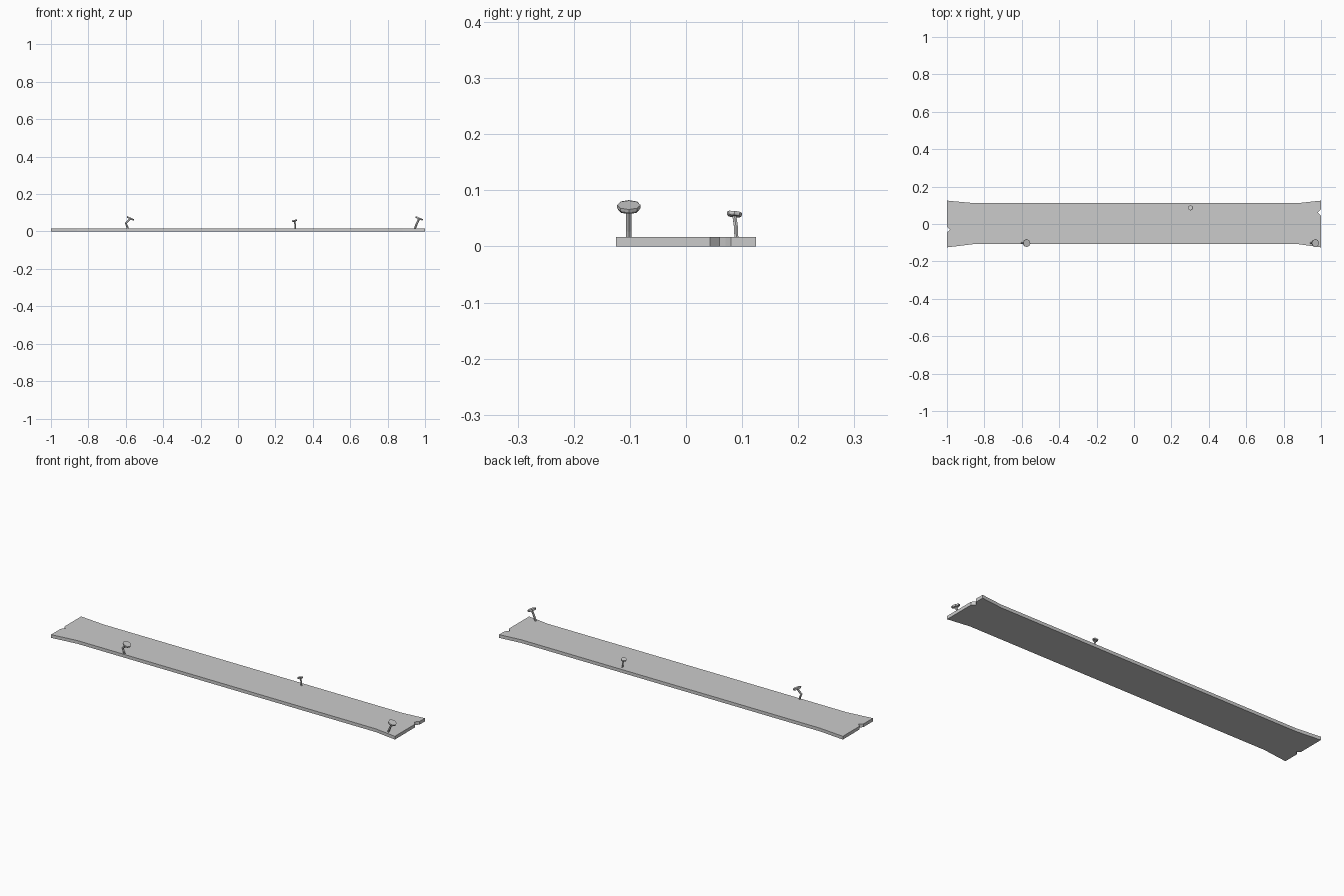
import bpy, bmesh, math
from mathutils import Vector

if "Cube" in bpy.data.objects:
    bpy.data.objects.remove(bpy.data.objects["Cube"])


def make_object(name, bm):
    bmesh.ops.recalc_face_normals(bm, faces=bm.faces)
    mesh = bpy.data.meshes.new(name)
    bm.to_mesh(mesh)
    bm.free()
    ob = bpy.data.objects.new(name, mesh)
    bpy.context.collection.objects.link(ob)
    return ob


def loft(bm, rings, sides):
    """Skin rings given as (centre, normal, radius) and cap both ends."""
    loops = []
    for centre, normal, radius in rings:
        n = Vector(normal).normalized()
        u = Vector((0, 1, 0)).cross(n).normalized()
        v = n.cross(u)
        angles = [2 * math.pi * i / sides for i in range(sides)]
        loops.append([bm.verts.new(Vector(centre) + radius * (u * math.cos(a) + v * math.sin(a)))
                      for a in angles])
    for a, b in zip(loops, loops[1:]):
        for i in range(sides):
            j = (i + 1) % sides
            bm.faces.new((a[i], a[j], b[j], b[i]))
    bm.faces.new(loops[0][::-1])
    bm.faces.new(loops[-1])


def nail(name, path, head_normal, shaft_r, head_r, head_t):
    """Bent shaft along the path, with a flat tilted head on its end."""
    bm = bmesh.new()
    pts = [Vector(p) for p in path]
    rings = []
    for i, p in enumerate(pts):
        d = pts[min(i + 1, len(pts) - 1)] - pts[max(i - 1, 0)]
        rings.append((p, d, shaft_r))
    loft(bm, rings, 6)
    n = Vector(head_normal).normalized()
    top = pts[-1]
    loft(bm, [(top - n * head_t * 0.3, n, head_r * 0.9),
              (top + n * head_t * 0.1, n, head_r),
              (top + n * head_t * 0.7, n, head_r)], 8)
    return make_object(name, bm)


# Plank with flared, chipped ends
outline = [(-1, -0.125), (-0.86, -0.108), (0.88, -0.108), (1, -0.125),
           (1, 0.043), (0.983, 0.06), (0.99, 0.07), (1, 0.08),
           (1, 0.125), (0.88, 0.112), (-0.86, 0.112), (-1, 0.125),
           (-1, -0.015), (-0.983, -0.03), (-1, -0.045)]
bm = bmesh.new()
base = bm.faces.new([bm.verts.new((x, y, 0)) for x, y in outline])
ext = bmesh.ops.extrude_face_region(bm, geom=[base], use_keep_orig=True)
bmesh.ops.translate(bm, vec=(0, 0, 0.017),
                    verts=[e for e in ext["geom"] if isinstance(e, bmesh.types.BMVert)])
make_object("plank", bm)

# Three nails standing out of the plank
nail("bent_nail_left", [(-0.589, -0.102, 0.01), (-0.592, -0.102, 0.026),
                        (-0.600, -0.102, 0.044), (-0.576, -0.102, 0.068)],
     (0.42, 0, 0.9), 0.0055, 0.021, 0.009)
nail("small_nail", [(0.307, 0.09, 0.01), (0.306, 0.089, 0.035), (0.302, 0.086, 0.056)],
     (-0.2, 0.1, 0.97), 0.004, 0.0135, 0.007)
nail("bent_nail_right", [(0.944, -0.102, 0.01), (0.950, -0.102, 0.028), (0.968, -0.102, 0.068)],
     (0.38, 0, 0.92), 0.0055, 0.021, 0.009)
